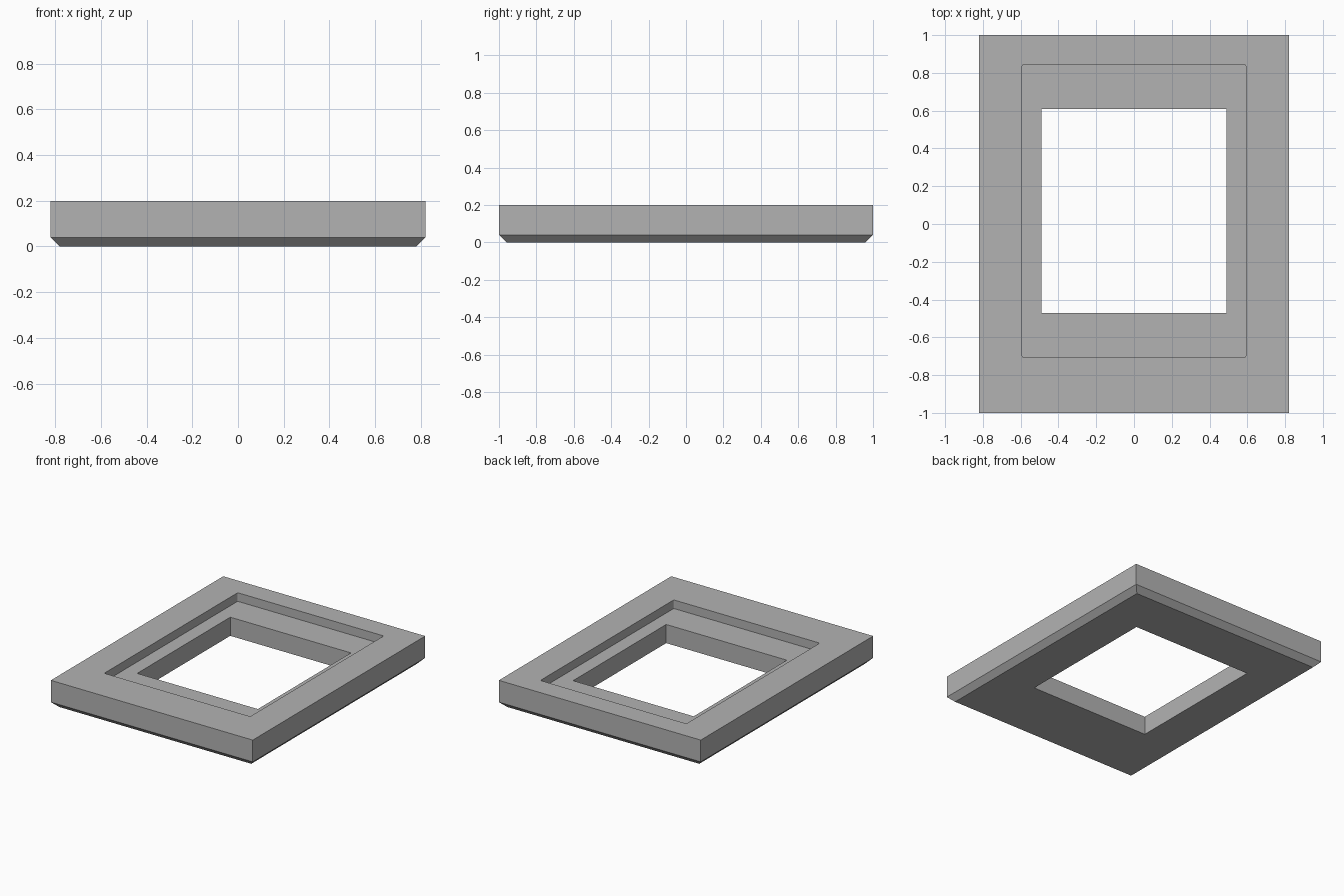
import bpy
import bmesh

cube = bpy.data.objects.get("Cube")
if cube:
    bpy.data.objects.remove(cube, do_unlink=True)

# Single grey material
grey = bpy.data.materials.new("plain_grey")
grey.use_nodes = True
colour = (0.45, 0.45, 0.45, 1)
grey.diffuse_color = colour
grey.node_tree.nodes["Principled BSDF"].inputs["Base Color"].default_value = colour

HEIGHT = 0.2
CHAMFER = 0.04
FLOOR = 0.137      # level of the recessed ledge
HALF_X = 0.82

bm = bmesh.new()


def ring(half_x, front, back, z):
    """Rectangular loop of four corners at height z."""
    corners = [(-half_x, front), (half_x, front), (half_x, back), (-half_x, back)]
    return [bm.verts.new((x, y, z)) for x, y in corners]


# Cross-section of the frame as rings: outside, top, pocket, opening
rings = [
    ring(HALF_X - CHAMFER, CHAMFER - 1, 1 - CHAMFER, 0),
    ring(HALF_X, -1, 1, CHAMFER),
    ring(HALF_X, -1, 1, HEIGHT),
    ring(0.593, -0.705, 0.843, HEIGHT),
    ring(0.593, -0.705, 0.843, FLOOR),
    ring(0.49, -0.47, 0.61, FLOOR),
    ring(0.49, -0.47, 0.61, 0),
]
for low, high in zip(rings, rings[1:] + rings[:1]):
    for i in range(4):
        j = (i + 1) % 4
        bm.faces.new((low[i], low[j], high[j], high[i]))

# Small rounded corners in the pocket
pocket_edges = [bm.edges.get(pair) for pair in zip(rings[3], rings[4])]
bmesh.ops.bevel(bm, geom=pocket_edges, offset=0.01, segments=4,
                profile=0.5, affect='EDGES')
bmesh.ops.recalc_face_normals(bm, faces=bm.faces)

mesh = bpy.data.meshes.new("frame")
bm.to_mesh(mesh)
bm.free()
mesh.materials.append(grey)
frame = bpy.data.objects.new("frame", mesh)
bpy.context.collection.objects.link(frame)
